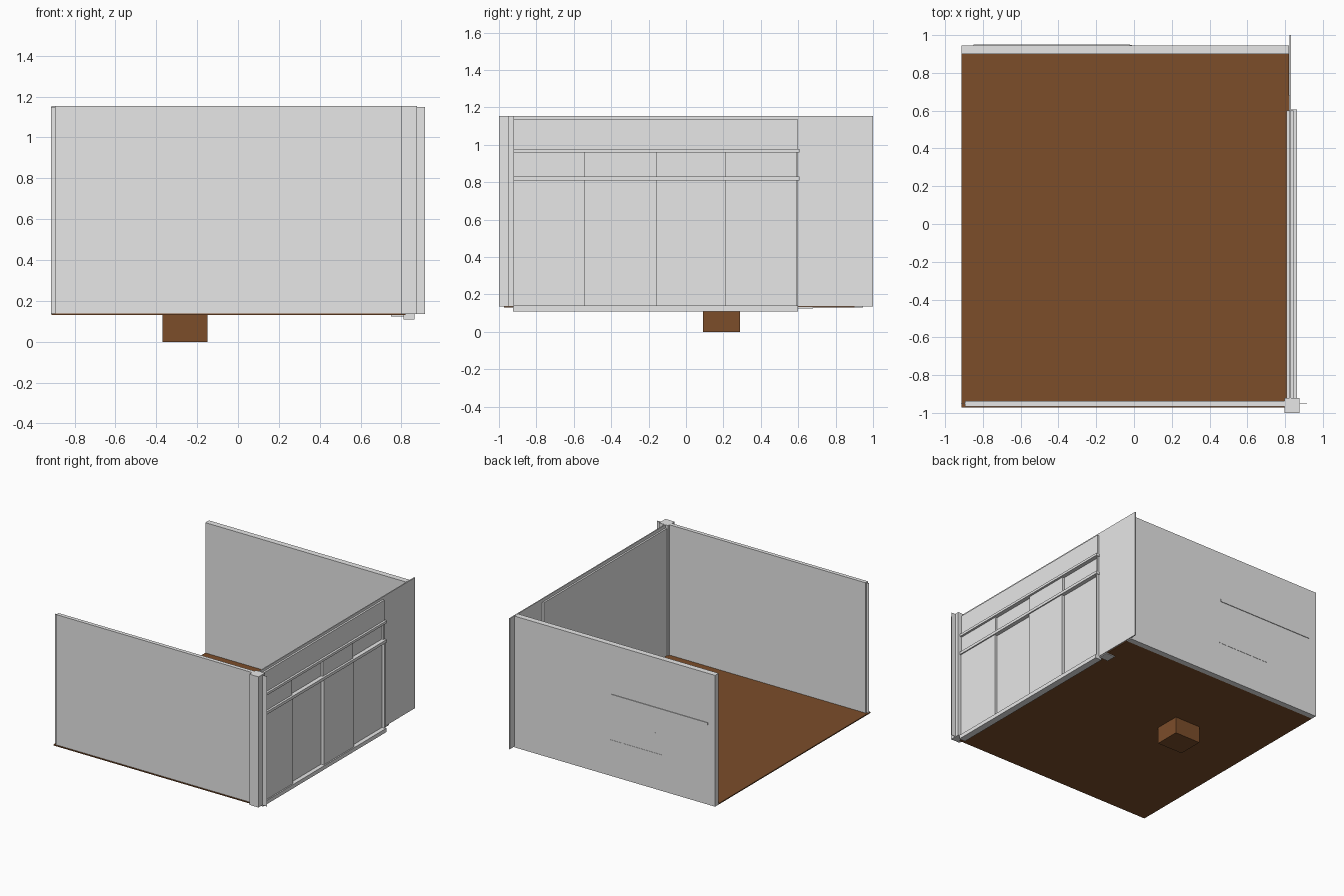
import bpy, bmesh

if "Cube" in bpy.data.objects:
    bpy.data.objects.remove(bpy.data.objects["Cube"])


def material(name, rgb):
    m = bpy.data.materials.new(name)
    m.diffuse_color = (*rgb, 1)
    m.use_nodes = True
    m.node_tree.nodes["Principled BSDF"].inputs["Base Color"].default_value = m.diffuse_color
    return m


GREY = material("wall_grey", (0.8, 0.8, 0.8))
BROWN = material("wood_brown", (0.2, 0.075, 0.023))


def box(name, x, y, z, mat=GREY):
    """Axis-aligned box from its (min, max) ranges."""
    bm = bmesh.new()
    bmesh.ops.create_cube(bm, size=1)
    for v in bm.verts:
        v.co = [r[0] + (c + 0.5) * (r[1] - r[0]) for c, r in zip(v.co, (x, y, z))]
    mesh = bpy.data.meshes.new(name)
    bm.to_mesh(mesh)
    bm.free()
    mesh.materials.append(mat)
    ob = bpy.data.objects.new(name, mesh)
    bpy.context.collection.objects.link(ob)
    return ob


BASE, TOP = 0.135, 1.155

# floor and the block beneath it
box("floor", (-0.913, 0.82), (-0.972, 0.9), (0.13, 0.138), BROWN)
box("floor_block", (-0.37, -0.15), (0.09, 0.29), (0, 0.131), BROWN)

# front wall: slab with a wider thin sheet inside it
box("front_wall", (-0.895, 0.81), (-0.966, -0.936), (BASE, TOP))
box("front_wall_sheet", (-0.915, 0.915), (-0.952, -0.949), (BASE, 1.15))
box("corner_post", (0.798, 0.877), (-1.0, -0.92), (BASE, TOP))

# back wall with shallow strips on its outside
box("back_wall", (-0.913, 0.82), (0.9, 0.945), (0.13, TOP))
box("back_ledge", (-0.85, -0.02), (0.94, 0.95), (0.75, 0.77))
box("back_strip", (-0.46, -0.01), (0.94, 0.947), (0.405, 0.412))
box("back_upright", (-0.403, -0.397), (0.94, 0.947), (0.41, 0.57))

# right wall: long thin sheet, framed panelling on the outside
box("right_wall_sheet", (0.822, 0.83), (-0.95, 1.0), (BASE, TOP))
Y0, Y1 = -0.92, 0.6
box("right_wall_liner", (0.808, 0.825), (Y0, Y1), (BASE, 1.13))
box("upper_panel", (0.825, 0.845), (Y0, Y1), (0.975, 1.135))
for i, (a, b) in enumerate([(Y0, -0.54), (-0.16, 0.21), (0.59, Y1)]):
    box(f"lower_panel_{i}", (0.825, 0.853), (a, b), (BASE, 0.815))
    box(f"middle_panel_{i}", (0.825, 0.845), (a, b), (0.825, 0.965))
for i, (a, b) in enumerate([(0.808, 0.83), (0.958, 0.977)]):
    box(f"rail_{i}", (0.825, 0.862), (Y0, 0.606), (a, b))
box("skirting", (0.81, 0.863), (-0.925, Y1), (0.11, 0.14))
box("threshold_plate", (0.75, 0.828), (0.6, 0.68), (0.124, 0.132))
